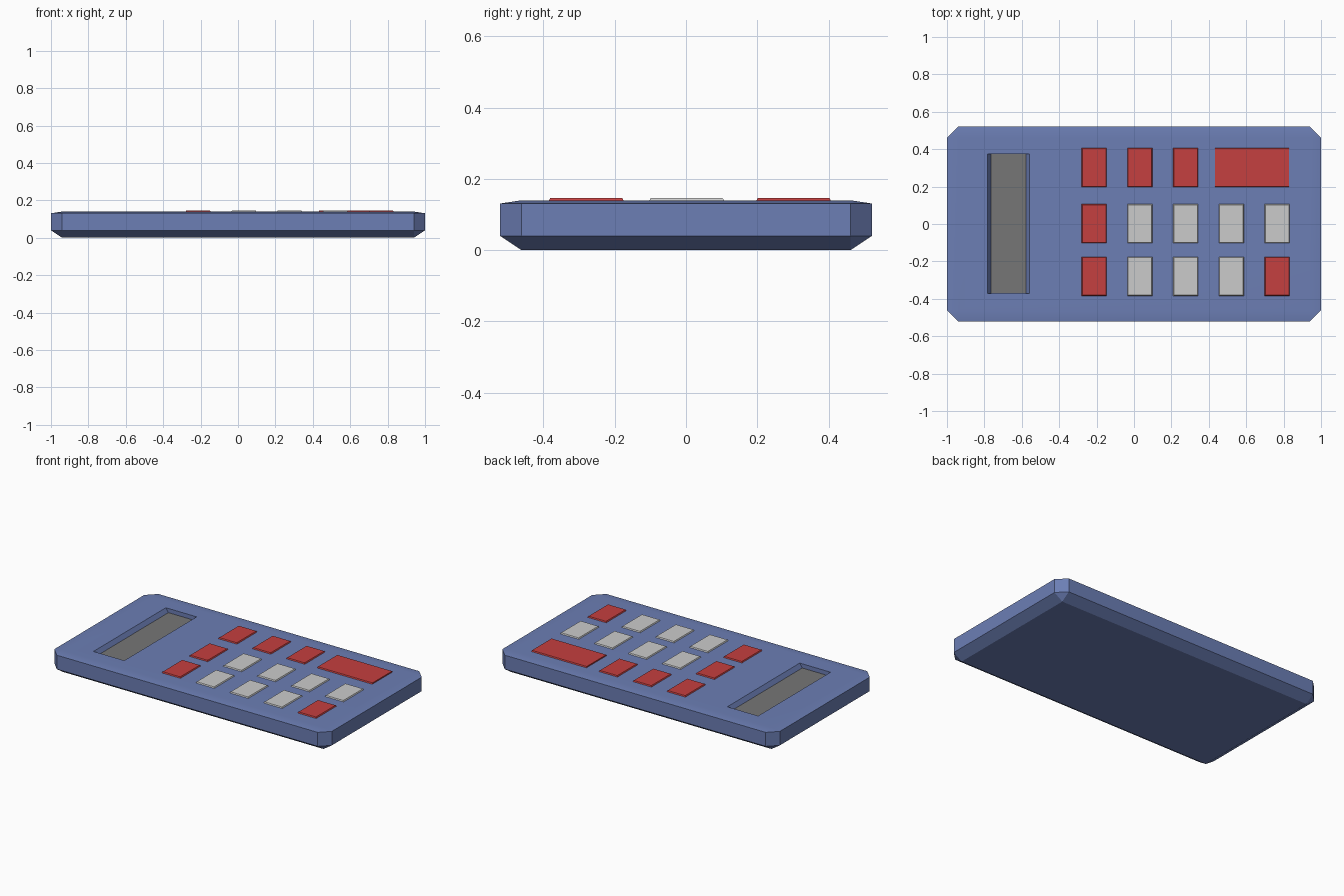
import bpy, bmesh
from math import radians

if "Cube" in bpy.data.objects:
    bpy.data.objects.remove(bpy.data.objects["Cube"])


def material(name, rgb):
    m = bpy.data.materials.new(name)
    m.diffuse_color = (*rgb, 1)
    m.use_nodes = True
    m.node_tree.nodes["Principled BSDF"].inputs["Base Color"].default_value = m.diffuse_color
    return m


BLUE = material("blue", (0.15, 0.21, 0.46))
RED = material("red", (0.56, 0.05, 0.05))
DARK = material("dark_grey", (0.18, 0.18, 0.18))


def add_mesh(name, bm, mat=None):
    bmesh.ops.recalc_face_normals(bm, faces=bm.faces)
    me = bpy.data.meshes.new(name)
    bm.to_mesh(me)
    bm.free()
    ob = bpy.data.objects.new(name, me)
    bpy.context.collection.objects.link(ob)
    if mat:
        me.materials.append(mat)
    return ob


def block(name, x, y, z0, z1, sx, sy, inset_x=0, inset_y=0, mat=None):
    """Box from z0 to z1; the top is inset (or widened if negative)."""
    bm = bmesh.new()
    rings = []
    for z, ix, iy in ((z0, 0, 0), (z1, inset_x, inset_y)):
        hx, hy = sx / 2 - ix, sy / 2 - iy
        rings.append([bm.verts.new((x + a * hx, y + b * hy, z))
                      for a, b in ((-1, -1), (1, -1), (1, 1), (-1, 1))])
    lo, hi = rings
    bm.faces.new(lo)
    bm.faces.new(hi)
    for i in range(4):
        j = (i + 1) % 4
        bm.faces.new((lo[i], lo[j], hi[j], hi[i]))
    return add_mesh(name, bm, mat)


# Case: chamfered slab, with a much shallower chamfer on top
HX, HY, C = 1.0, 0.522, 0.06
bm = bmesh.new()
inner = [(-1, -1), (1, -1), (1, 1), (-1, 1)]
caps = [[bm.verts.new((a * (HX - C), b * (HY - C), z)) for a, b in inner]
        for z in (0.0, 0.14)]
walls = []
for z in (0.04, 0.131):
    ring = []
    for i, (a, b) in enumerate(inner):
        pair = [(a * HX, b * (HY - C), z), (a * (HX - C), b * HY, z)]
        ring += [bm.verts.new(p) for p in (pair if i % 2 == 0 else pair[::-1])]
    walls.append(ring)
for cap, ring in zip(caps, walls):
    bm.faces.new(cap)
    for i in range(4):
        j = (i + 1) % 4
        bm.faces.new((cap[i], ring[2 * i], ring[2 * i + 1]))
        bm.faces.new((cap[i], ring[2 * i + 1], ring[2 * j], cap[j]))
for i in range(8):
    j = (i + 1) % 8
    bm.faces.new((walls[0][i], walls[0][j], walls[1][j], walls[1][i]))
case = add_mesh("case", bm, BLUE)

# Display recess with sloping long walls, and the screen at its bottom
SX, SY, FLOOR = -0.671, 0.002, 0.112
cutter = block("recess_cutter", SX, SY, FLOOR, 0.168, 0.186, 0.745, -0.036, 0, BLUE)
cutter.hide_render = True
cutter.hide_set(True)
cut = case.modifiers.new("recess", 'BOOLEAN')
cut.operation = 'DIFFERENCE'
cut.object = cutter
cut.solver = 'EXACT'
block("screen", SX, SY, FLOOR - 0.01, FLOOR + 0.001, 0.185, 0.744, mat=DARK)


# Keys: tapered skirt plus top, sunk slightly into the case
def key(name, x, y, w, mat, inset=0.008):
    block(name, x, y, 0.132, 0.147, w, 0.217, inset, 0.008, mat)


layout = ["RRR", "RGGGG", "RGGGR"]
for row, (codes, y) in enumerate(zip(layout, (0.302, 0.002, -0.28))):
    for col, code in enumerate(codes):
        key(f"key_{row}_{col}", -0.213 + 0.2445 * col, y, 0.142,
            RED if code == "R" else None)
key("wide_key", 0.631, 0.302, 0.398, RED, 0.002)

# Soften only the very shallow top chamfer
bpy.ops.object.select_all(action='DESELECT')
case.select_set(True)
bpy.context.view_layer.objects.active = case
bpy.ops.object.shade_smooth_by_angle(angle=radians(15))
wn = case.modifiers.new("weighted_normals", 'WEIGHTED_NORMAL')
wn.keep_sharp = True
